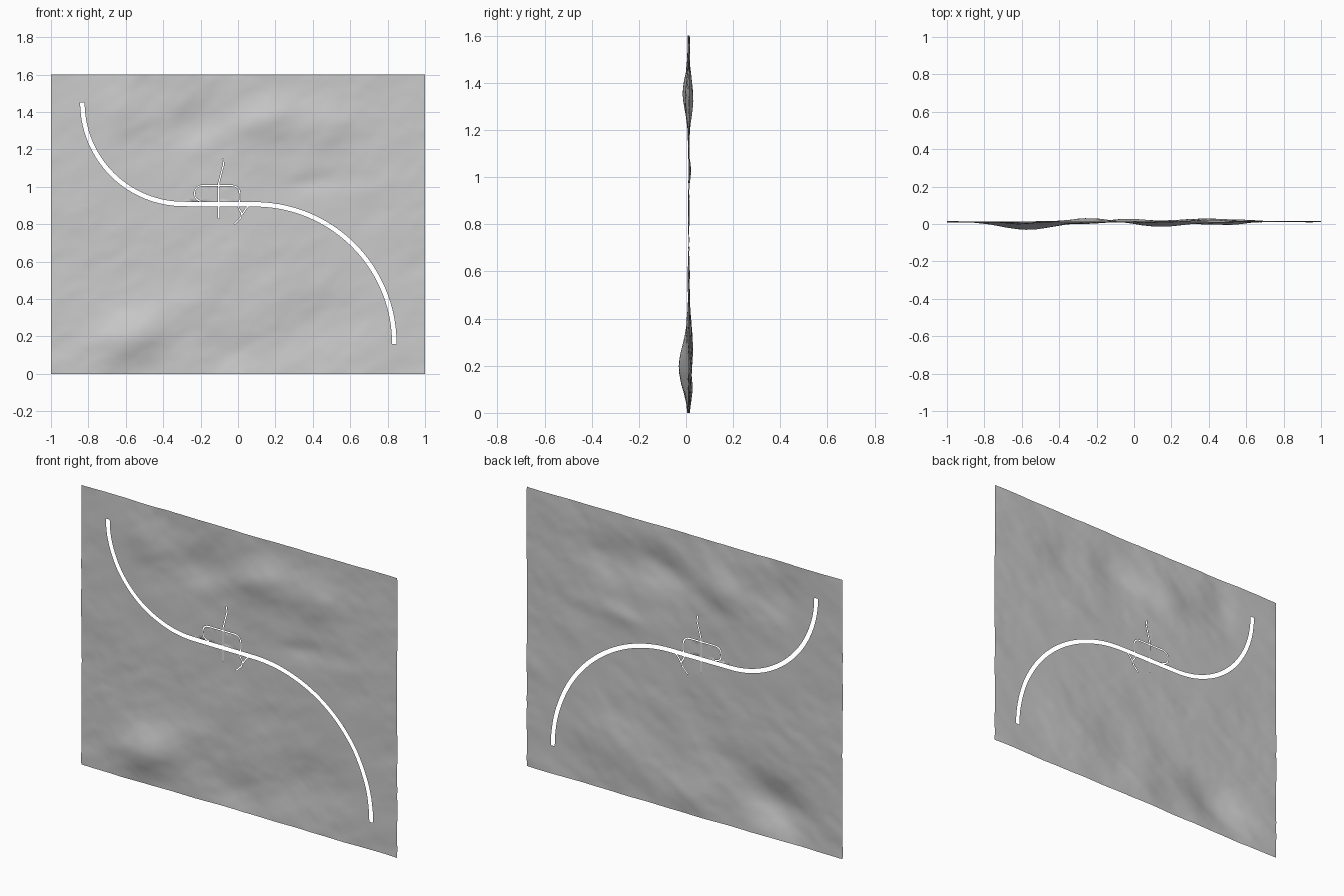
import bpy, math
from mathutils import Vector, noise
from mathutils.geometry import delaunay_2d_cdt

if "Cube" in bpy.data.objects:
    bpy.data.objects.remove(bpy.data.objects["Cube"])

W, H, STEP = 2.0, 1.6, 0.02


def arc(cx, cz, r, a0, a1, n):
    """Points on an arc, angles in degrees."""
    return [Vector((cx + r * math.cos(math.radians(a0 + (a1 - a0) * i / n)),
                    cz + r * math.sin(math.radians(a0 + (a1 - a0) * i / n))))
            for i in range(n + 1)]


def path(*pts):
    return [Vector(p) for p in pts]


# S-shaped main slot: quarter arc, straight, quarter arc
main = arc(-0.29, 1.45, 0.542, 180, 270, 28) + arc(0.09, 0.16, 0.746, 90, 0, 36)

# Fine slits: rounded loop, upright, two small branches
loop = (path((-0.19, 0.923)) + arc(-0.195, 0.96, 0.037, 268, 180, 4)
        + arc(-0.195, 0.969, 0.037, 180, 90, 4) + arc(-0.03, 0.966, 0.04, 90, 0, 4)
        + path((0.01, 0.93), (0.0, 0.9), (0.006, 0.88), (0.02, 0.86), (0.014, 0.835),
               (-0.02, 0.80)))
upright = path((-0.103, 0.83), (-0.103, 1.02), (-0.085, 1.09), (-0.077, 1.12), (-0.082, 1.15))
branch = path((0.06, 0.9), (0.04, 0.88), (0.022, 0.853))
slits = [(main, 0.024), (loop, 0.006), (upright, 0.006), (branch, 0.006)]

# Swells of the sheet: x, z, length, width, tilt in degrees, depth
SWELLS = [(-0.57, 0.20, 0.19, 0.12, 15, -0.042), (-0.28, 0.38, 0.16, 0.07, 30, -0.012),
          (0.15, 1.36, 0.17, 0.10, 20, -0.026), (0.47, 1.32, 0.16, 0.10, 20, -0.018),
          (-0.25, 1.33, 0.15, 0.10, 30, 0.018), (0.40, 0.25, 0.26, 0.14, 15, 0.016),
          (-0.62, 1.40, 0.12, 0.12, 0, -0.012), (0.42, 1.02, 0.16, 0.05, 10, 0.010),
          (-0.05, 0.12, 0.15, 0.10, 0, 0.012)]


def relief(x, z):
    """Depth of the sheet; calmer around the main slot."""
    y = 0.013
    for cx, cz, sx, sz, tilt, depth in SWELLS:
        c, s = math.cos(math.radians(tilt)), math.sin(math.radians(tilt))
        u, v = (x - cx) * c + (z - cz) * s, (z - cz) * c - (x - cx) * s
        y += depth * math.exp(-(u / sx) ** 2 - (v / sz) ** 2)
    near = min((Vector((x, z)) - p).length for p in main)
    calm = 0.35 + 0.65 * min(1.0, near / 0.25)
    u, v = x * 0.85 + z * 0.5, z * 0.85 - x * 0.5
    rough = noise.fractal(Vector((u * 3.0, v * 6.0, 2.7)), 1.0, 2.0, 4)
    return 0.013 + (y - 0.013) * min(1.0, 0.3 + near / 0.3) + 0.006 * calm * rough


# Flat layout: regular grid points plus slot ribbons as constraints
nx, nz = round(W / STEP), round(H / STEP)
pts = [Vector((-W / 2 + i * STEP, j * STEP)) for j in range(nz + 1) for i in range(nx + 1)]
ribbons = []
for line, width in slits:
    base = len(pts)
    for i, p in enumerate(line):
        t = (line[min(i + 1, len(line) - 1)] - line[max(i - 1, 0)]).normalized()
        side = Vector((-t.y, t.x)) * width / 2
        pts += [p + side, p - side]
    for i in range(len(line) - 1):
        a = base + 2 * i
        ribbons.append([a, a + 1, a + 3, a + 2])

verts, _, faces, _, _, origin = delaunay_2d_cdt(pts, [], ribbons, 0, 1e-5)
kept = [f for f, o in zip(faces, origin) if not o]

# Lift the layout into a standing rippled sheet, dropping the slots
coords = [(v.x, relief(v.x, v.y), v.y) for v in verts]
mid = (min(c[1] for c in coords) + max(c[1] for c in coords)) / 2
mesh = bpy.data.meshes.new("rippled_sheet")
mesh.from_pydata([(x, y - mid, z) for x, y, z in coords], [], kept)
mesh.validate()
mesh.update()
sheet = bpy.data.objects.new("rippled_sheet", mesh)
bpy.context.collection.objects.link(sheet)
mesh.polygons.foreach_set("use_smooth", [True] * len(mesh.polygons))
